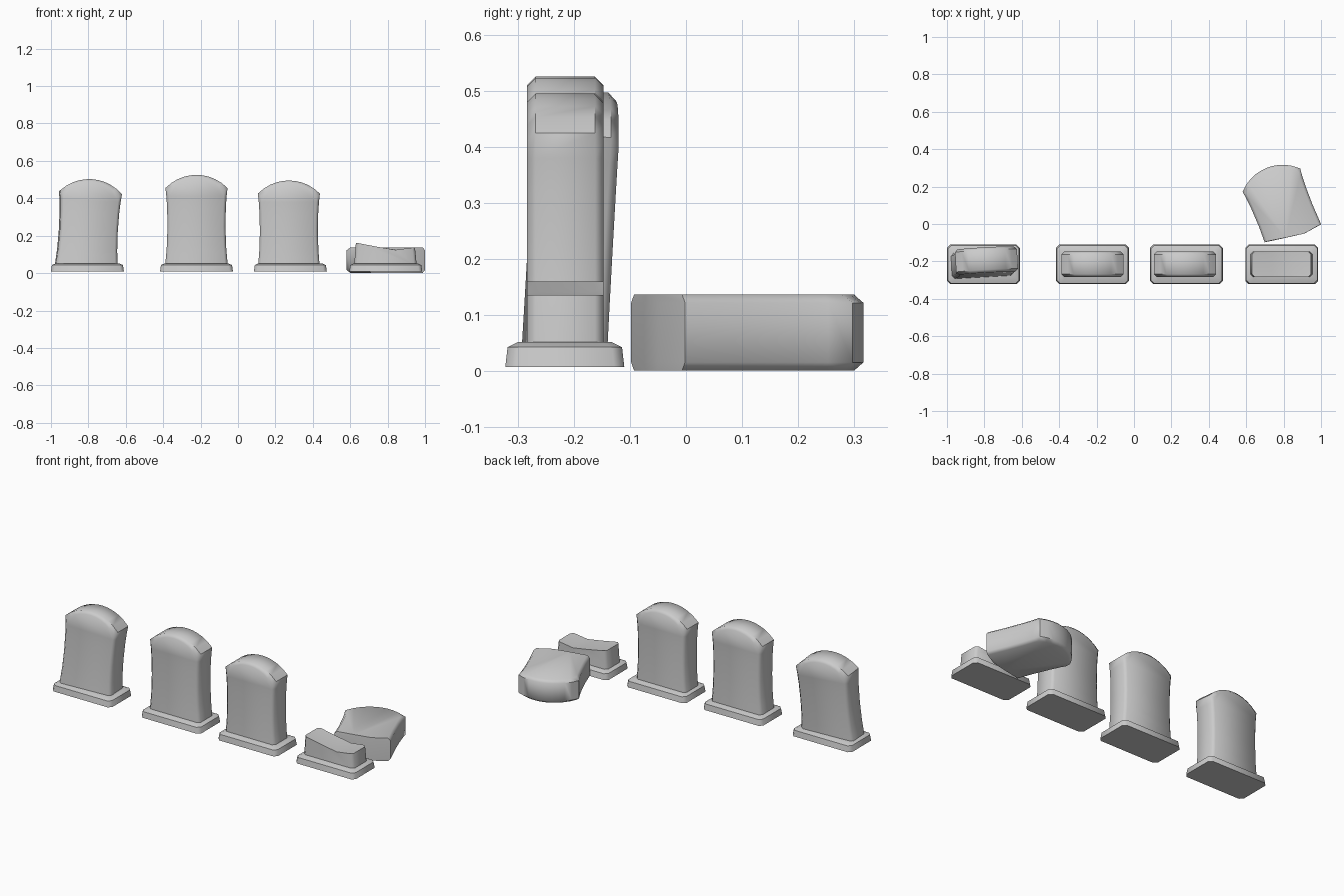
import bpy, bmesh
from math import radians, sqrt

if "Cube" in bpy.data.objects:
    bpy.data.objects.remove(bpy.data.objects["Cube"])

HALF_DEPTH, BEVEL, SHOULDER, RISE = 0.068, 0.015, 0.455, 0.07
# half width of the concave sides by height
SIDE = [(0.045, 0.167), (0.10, 0.162), (0.15, 0.158), (0.25, 0.155),
        (0.35, 0.157), (0.41, 0.161), (SHOULDER, 0.166)]
# broken edge, left to right
BREAK = [(-0.158, 0.160), (-0.05, 0.141), (0.06, 0.124), (0.158, 0.136)]


def loft(name, loops, angle):
    """Skin equal-sized loops and cap both ends."""
    bm = bmesh.new()
    rings = [[bm.verts.new(p) for p in loop] for loop in loops]
    n = len(rings[0])
    for a, b in zip(rings, rings[1:]):
        for i in range(n):
            j = (i + 1) % n
            bm.faces.new((a[i], a[j], b[j], b[i]))
    bm.faces.new(rings[0][::-1])
    bm.faces.new(rings[-1])
    bmesh.ops.recalc_face_normals(bm, faces=bm.faces)
    me = bpy.data.meshes.new(name)
    bm.to_mesh(me)
    bm.free()
    ob = bpy.data.objects.new(name, me)
    bpy.context.collection.objects.link(ob)
    bpy.ops.object.select_all(action='DESELECT')
    ob.select_set(True)
    bpy.context.view_layer.objects.active = ob
    bpy.ops.object.shade_smooth_by_angle(angle=radians(angle))
    return ob


def crown():
    """Arc from the right shoulder to the left one."""
    w = SIDE[-1][1]
    r = (w * w + RISE * RISE) / (2 * RISE)
    xs = [w * (1 - i / 5) for i in range(1, 10)]
    return [(x, SHOULDER + RISE - r + sqrt(r * r - x * x)) for x in xs]


def slab(name, outline, loc, rot=(0, 0, 0)):
    """Stone with chamfered front and back rims."""
    k = 1 - BEVEL / 0.165
    inner = [(x * k, z - BEVEL if z >= SHOULDER - 0.001 else z) for x, z in outline]
    d, e = HALF_DEPTH, HALF_DEPTH - BEVEL
    loops = [[(x, y, z) for x, z in pts]
             for y, pts in ((-d, inner), (-e, outline), (e, outline), (d, inner))]
    ob = loft(name, loops, 50)
    ob.location = loc
    ob.rotation_euler = [radians(a) for a in rot]
    return ob


def base(name, cx):
    """Plinth with clipped corners and a chamfered top."""
    loops = []
    for hx, hy, z in ((0.195, 0.106, 0.008), (0.190, 0.102, 0.043), (0.170, 0.084, 0.052)):
        c = 0.018
        q = [(hx, hy - c), (hx - c, hy)]
        pts = q + [(-x, y) for x, y in q[::-1]]
        pts += [(-x, -y) for x, y in pts]
        loops.append([(cx + x, -0.216 + y, z) for x, y in pts])
    return loft(name, loops, 50)


def sides(lo, hi):
    right = [(w, z) for z, w in SIDE if lo < z < hi]
    return right, [(-x, z) for x, z in right[::-1]]


# plinths
for i, cx in enumerate((-0.805, -0.222, 0.28, 0.79)):
    base(f"plinth_{i + 1}", cx)

# whole gravestones
r, l = sides(0, 1)
whole = r + crown() + l
slab("leaning_gravestone", whole, (-0.815, -0.22, -0.024), (-3, 3.5, 3))
slab("upright_gravestone_1", whole, (-0.222, -0.215, 0))
slab("upright_gravestone_2", whole, (0.272, -0.215, -0.03))

# broken gravestone: stump and fallen top
r, l = sides(0, 0.12)
slab("broken_stump", r + BREAK[::-1] + l, (0.788, -0.215, 0))
r, l = sides(0.2, 1)
slab("fallen_top", BREAK + r + crown() + l, (0.905, -0.187, 0.069), (-90, 0, 22))
